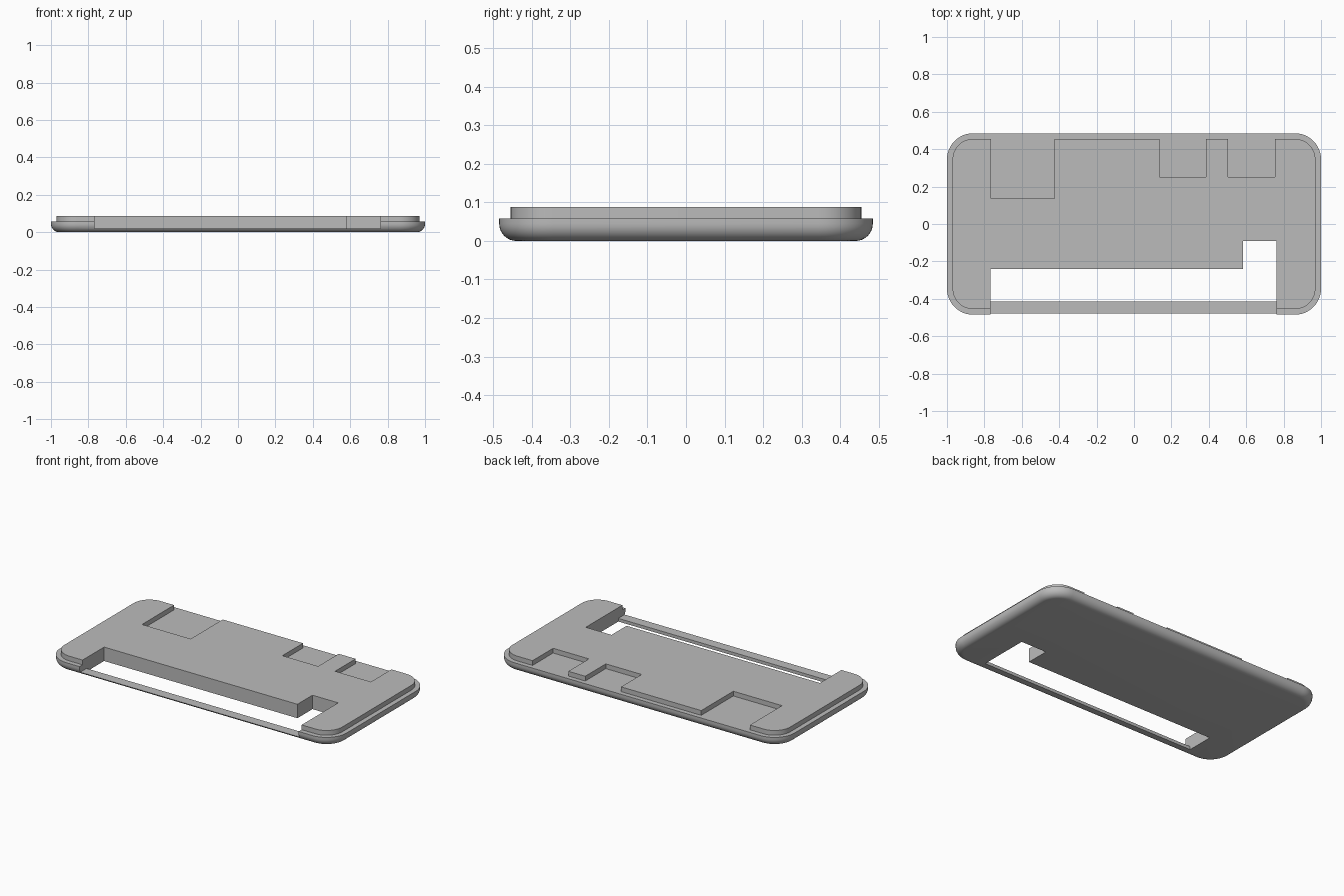
import bpy, bmesh
from math import sin, cos, pi

cube = bpy.data.objects.get("Cube")
if cube:
    bpy.data.objects.remove(cube)

HALF_X, HALF_Y, CORNER = 1.0, 0.485, 0.14
FILLET, LEDGE_Z, TOP_Z, INSET = 0.045, 0.058, 0.088, 0.03
STEPS = 12

grey = bpy.data.materials.new("light grey")
grey.use_nodes = True
colour = (0.5, 0.5, 0.5, 1)
grey.diffuse_color = colour
grey.node_tree.nodes["Principled BSDF"].inputs["Base Color"].default_value = colour


def make_object(name, bm):
    bmesh.ops.recalc_face_normals(bm, faces=bm.faces)
    mesh = bpy.data.meshes.new(name)
    bm.to_mesh(mesh)
    bm.free()
    mesh.materials.append(grey)
    obj = bpy.data.objects.new(name, mesh)
    bpy.context.collection.objects.link(obj)
    return obj


def rounded_ring(bm, inset, z):
    """Rounded rectangle, shrunk by inset, at height z."""
    r = CORNER - inset
    ring = []
    for i, (sx, sy) in enumerate([(1, 1), (-1, 1), (-1, -1), (1, -1)]):
        for k in range(STEPS + 1):
            a = (i + k / STEPS) * pi / 2
            ring.append(bm.verts.new((sx * (HALF_X - CORNER) + r * cos(a),
                                      sy * (HALF_Y - CORNER) + r * sin(a), z)))
    return ring


def prism(name, outline, z0, z1):
    bm = bmesh.new()
    low = [bm.verts.new((x, y, z0)) for x, y in outline]
    face = bm.faces.new(low)
    top = bmesh.ops.extrude_face_region(bm, geom=[face])["geom"]
    for v in top:
        if isinstance(v, bmesh.types.BMVert):
            v.co.z = z1
    return make_object(name, bm)


def box_outline(x0, x1, y0, y1):
    return [(x0, y0), (x1, y0), (x1, y1), (x0, y1)]


# Shell: rounded bottom edge, ledge and raised plate
bm = bmesh.new()
levels = []
for k in range(9):
    a = k / 8 * pi / 2
    levels.append((FILLET * (1 - sin(a)), FILLET * (1 - cos(a))))
levels += [(0, LEDGE_Z), (INSET, LEDGE_Z), (INSET, TOP_Z)]
rings = [rounded_ring(bm, inset, z) for inset, z in levels]
for low, high in zip(rings, rings[1:]):
    for i in range(len(low)):
        j = (i + 1) % len(low)
        bm.faces.new((low[i], low[j], high[j], high[i]))
bm.faces.new(rings[0])
bm.faces.new(rings[-1])
shell = make_object("case_shell", bm)

# Front opening with its side notch, cut right through
left, right, notch, strip = -0.767, 0.763, 0.583, -0.415
opening = [(left, strip), (right, strip), (right, -0.09), (notch, -0.09),
           (notch, -0.24), (left, -0.24)]
cutters = [prism("opening_cutter", opening, -0.1, 0.2)]

# Low front strip left below the opening
cutters.append(prism("strip_cutter", box_outline(left, right, -0.6, strip + 0.01), 0.02, 0.2))

# Rear pockets, level with the ledge
for x0, x1, y0 in [(-0.765, -0.425, 0.135), (0.135, 0.385, 0.25), (0.503, 0.753, 0.25)]:
    cutters.append(prism("pocket_cutter", box_outline(x0, x1, y0, 0.6), LEDGE_Z, 0.2))

bpy.ops.object.select_all(action="DESELECT")
bpy.context.view_layer.objects.active = shell
shell.select_set(True)
for cutter in cutters:
    cutter.hide_render = True
    mod = shell.modifiers.new("cut", "BOOLEAN")
    mod.operation, mod.solver, mod.object = "DIFFERENCE", "EXACT", cutter
    bpy.ops.object.modifier_apply(modifier=mod.name)
    bpy.data.objects.remove(cutter)

bpy.ops.object.shade_smooth_by_angle(angle=pi / 6)
